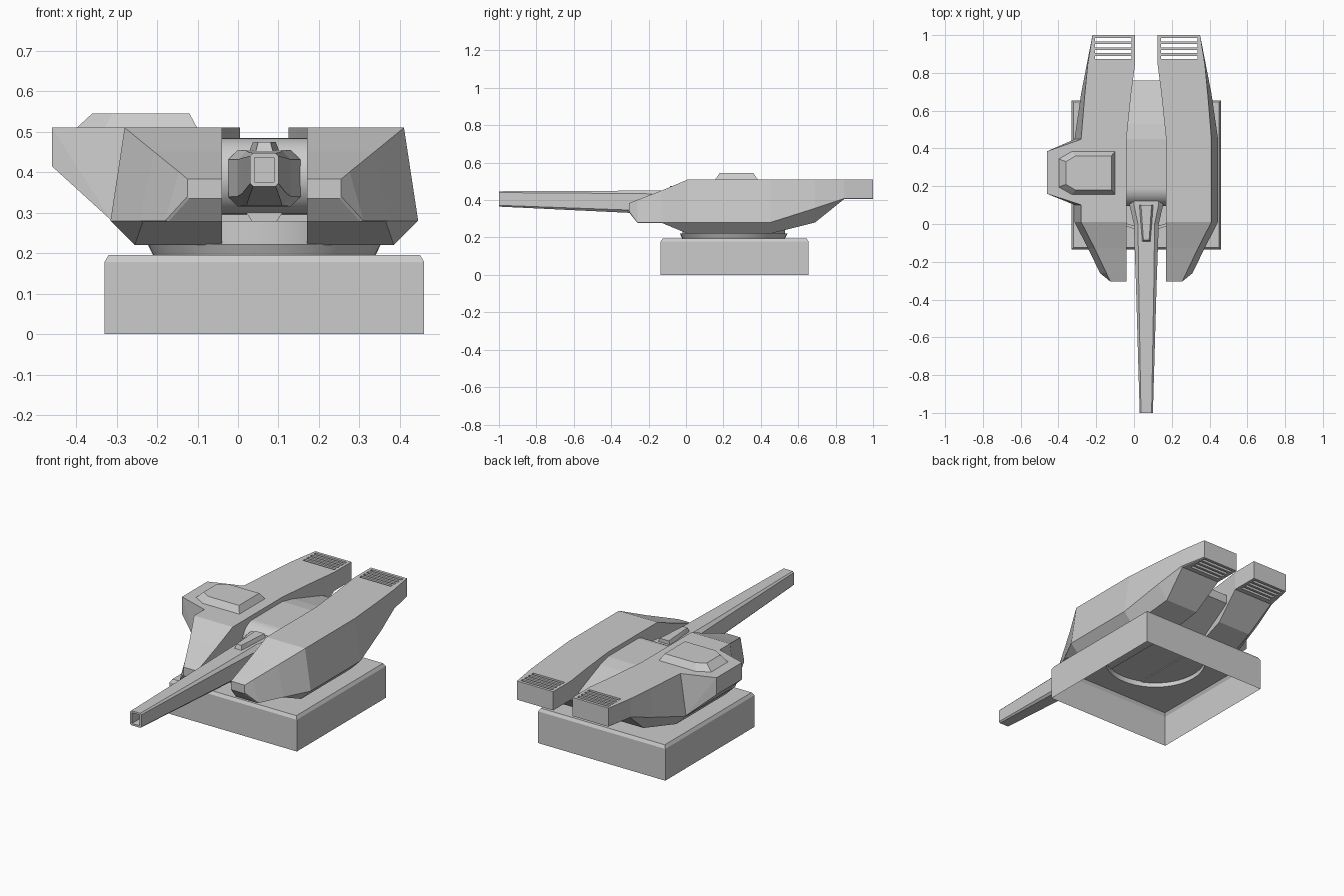
import bpy, bmesh
from math import cos, sin, pi
from mathutils import Vector

if "Cube" in bpy.data.objects:
    bpy.data.objects.remove(bpy.data.objects["Cube"])

CX, CY = 0.065, 0.26      # turret axis


def make(name, bm, loc=(0, 0, 0), smooth=False):
    bmesh.ops.recalc_face_normals(bm, faces=bm.faces)
    me = bpy.data.meshes.new(name)
    bm.to_mesh(me)
    bm.free()
    ob = bpy.data.objects.new(name, me)
    ob.location = loc
    bpy.context.collection.objects.link(ob)
    if smooth:
        bpy.ops.object.select_all(action='DESELECT')
        ob.select_set(True)
        bpy.context.view_layer.objects.active = ob
        bpy.ops.object.shade_smooth_by_angle(angle=0.6)
    return ob


def loft(rings, start=True, end=True):
    """Skin matching closed rings of points; returns bmesh and the start cap."""
    bm = bmesh.new()
    vs = [[bm.verts.new(p) for p in r] for r in rings]
    n = len(rings[0])
    for a, b in zip(vs, vs[1:]):
        for i in range(n):
            j = (i + 1) % n
            bm.faces.new((a[i], a[j], b[j], b[i]))
    cap = bm.faces.new(vs[0]) if start else None
    if end:
        bm.faces.new(vs[-1])
    return bm, cap


def hull(name, pts):
    bm = bmesh.new()
    for p in pts:
        bm.verts.new(p)
    bmesh.ops.convex_hull(bm, input=bm.verts)
    bmesh.ops.dissolve_limit(bm, angle_limit=0.01, verts=bm.verts, edges=bm.edges)
    return make(name, bm)


def ring(r, z, square=False, n=48):
    out = []
    for i in range(n):
        c, s = cos(2 * pi * i / n), sin(2 * pi * i / n)
        k = r / max(abs(c), abs(s)) if square else r
        out.append((k * c, k * s, z))
    return out


# Base: open-bottomed square box with bevelled top and round hole
bm, _ = loft([ring(0.395, 0, True), ring(0.395, 0.178, True),
              ring(0.385, 0.195, True), ring(0.27, 0.195)], False, False)
bmesh.ops.dissolve_limit(bm, angle_limit=0.01, verts=bm.verts, edges=bm.edges)
make("base", bm, (CX, CY, 0))

# Turning ring, flared, with a raised drum between the hulls
bm, _ = loft([ring(0.265, 0.225), ring(0.265, 0.195), ring(0.275, 0.195),
              ring(0.288, 0.222), ring(0.275, 0.222), ring(0.275, 0.28)])
make("turning_ring", bm, (CX, CY - 0.005, 0), smooth=True)

# Side hulls: y, inner x, top x/z, edge x/z, bottom x/z
sections = [
    (-0.305, .17, .255, .383, .255, .340, .250, .335),
    (-0.26, .17, .276, .401, .310, .280, .302, .278),
    (-0.13, .17, .338, .451, .373, .280, .365, .278),
    (0.01, .17, .410, .510, .445, .280, .385, .220),
    (0.45, .17, .410, .510, .445, .280, .385, .220),
    (0.69, .145, .390, .510, .410, .356, .350, .280),
    (0.845, .125, .375, .510, .380, .408, .372, .405),
    (1.0, .125, .350, .510, .350, .408, .347, .405),
]
rings = []
for y, xi, xt, zt, xm, zm, xb, zb in sections:
    rings.append([(x - CX, y, z) for x, z in
                  ((xi, zt), (xt, zt), (xm, zm), (xb, zb), (xi, zb))])
side_hulls = make("side_hulls", loft(rings)[0], (CX, 0, 0))

# Vent slots through the hull tails
bm = bmesh.new()
for i in range(4):
    g = bmesh.ops.create_cube(bm, size=1)
    bmesh.ops.scale(bm, vec=(0.195, 0.017, 0.4), verts=g["verts"])
    bmesh.ops.translate(bm, vec=(0.24, 0.882 + 0.031 * i, 0.46), verts=g["verts"])
cutter = make("vent_cutter", bm)
cutter.hide_render = True
cutter.hide_set(True)
cut = side_hulls.modifiers.new("vents", 'BOOLEAN')
cut.object = cutter
cut.operation = 'DIFFERENCE'
cut.solver = 'EXACT'
side_hulls.modifiers.new("mirror", 'MIRROR').use_mirror_merge = False

# Left side pod with hatch block
pod = [(-0.46, y, z) for y in (0.16, 0.385) for z in (0.51, 0.415)]
pod += [(x, y, z) for y in (0.10, 0.45) for x, z in
        ((-0.277, 0.51), (-0.312, 0.28), (-0.15, 0.51), (-0.15, 0.28))]
hull("side_pod", pod)
hatch = [(-.10, .385), (-.33, .385), (-.40, .345), (-.40, .195), (-.33, .155), (-.10, .155)]
hatch_top = [(-.12, .36), (-.31, .36), (-.36, .33), (-.36, .21), (-.31, .18), (-.12, .18)]
hull("hatch_block", [(x, y, 0.508) for x, y in hatch] + [(x, y, 0.545) for x, y in hatch_top])

# Centre body between the hulls
body = [(.19, .485), (.45, .485), (.53, .472), (.76, .41), (.76, .36), (.50, .24), (.19, .24)]
make("centre_body", loft([[(x, y, z) for y, z in body] for x in (-0.041, 0.171)])[0])

# Trunnion drum across the gun mount
drum = [(0.19 + 0.095 * cos(2 * pi * i / 32), 0.39 + 0.095 * sin(2 * pi * i / 32))
        for i in range(32)]
make("trunnion_drum", loft([[(x, y, z) for y, z in drum] for x in (-0.041, 0.171)])[0],
     smooth=True)


# Gun: octagonal tapered barrel, y, half width, bottom z, top z, chamfer
def octagon(y, w, zb, zt, c):
    pts = [(w, zb + c), (w, zt - c), (w - c, zt), (c - w, zt),
           (-w, zt - c), (-w, zb + c), (c - w, zb), (w - c, zb)]
    return [(CX + x, y, z) for x, z in pts]


bm, muzzle = loft([octagon(-1.0, .035, .365, .447, .007),
                   octagon(-0.31, .055, .332, .45, .015),
                   octagon(0.0, .066, .318, .453, .022),
                   octagon(0.10, .089, .315, .455, .024),
                   octagon(0.17, .089, .315, .455, .024)])
bmesh.ops.recalc_face_normals(bm, faces=bm.faces)
# Bore sunk into the muzzle
bmesh.ops.inset_region(bm, faces=[muzzle], thickness=0.012)
bore = bmesh.ops.extrude_face_region(bm, geom=[muzzle])
bmesh.ops.translate(bm, vec=Vector((0, 0.15, 0)),
                    verts=[v for v in bore["geom"] if isinstance(v, bmesh.types.BMVert)])
if muzzle.is_valid:
    bmesh.ops.delete(bm, geom=[muzzle], context='FACES_ONLY')
make("gun_barrel", bm)

# Sight on top of the gun, and lip under the mount
hull("gun_sight", [(CX + s * w, y, z) for s in (-1, 1) for w, y, z in
                   ((.040, .10, .445), (.023, -.095, .445), (.028, .10, .475), (.015, -.085, .475))])
hull("mount_lip", [(CX + s * w, y, z) for s in (-1, 1) for w, y, z in
                   ((.045, .10, .30), (.03, .10, .278), (.045, .25, .30), (.03, .25, .278))])
